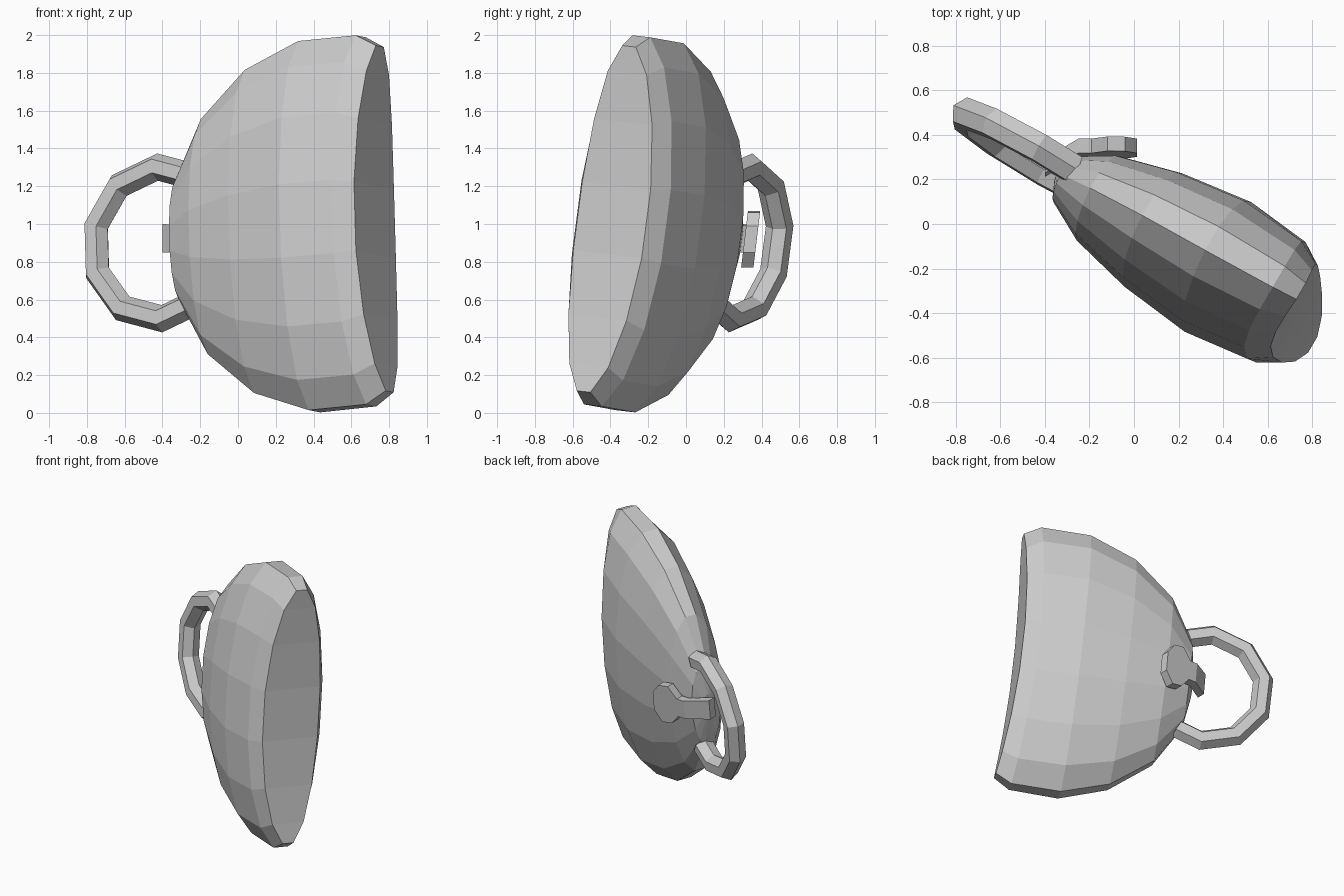
import bpy, bmesh
from math import sin, cos, pi, radians
from mathutils import Vector

if "Cube" in bpy.data.objects:
    bpy.data.objects.remove(bpy.data.objects["Cube"])

# Tilted local frame: U along the body, W across it, V upward
U0, W0, Z = Vector((.868, -.497, 0)), Vector((.497, .868, 0)), Vector((0, 0, 1))
U = (U0 + .09 * Z).normalized()
V = (Z - .09 * U0 + .1 * W0).normalized()
W = V.cross(U)
CENTRE = Vector((0, 0, 1))


def place(u, w, v):
    return CENTRE + U * u + W * w + V * v


def finish(bm, name):
    bmesh.ops.recalc_face_normals(bm, faces=bm.faces)
    me = bpy.data.meshes.new(name)
    bm.to_mesh(me)
    bm.free()
    ob = bpy.data.objects.new(name, me)
    bpy.context.collection.objects.link(ob)
    return ob


def bridge(bm, a, b):
    n = len(a)
    for i in range(n):
        bm.faces.new((a[i], a[(i + 1) % n], b[(i + 1) % n], b[i]))


# Body: flattened half-ellipsoid made of elliptical rings (u, half height, half width, bow)
N = 16
bm = bmesh.new()
rings = []
for u, h, w, bow in [(-.41, .1, .035, 0), (-.375, .33, .11, 0), (-.2, .64, .205, 0),
                     (.085, .88, .275, 0), (.42, 1.005, .315, 0),
                     (.72, 1.005, .28, .05), (.82, .94, .215, .065)]:
    ring = []
    for k in range(N):
        a = (k + .5) * 2 * pi / N
        ring.append(bm.verts.new(place(u + bow * sin(a) ** 2, .025 + w * cos(a), -.05 + h * sin(a))))
    rings.append(ring)
for a, b in zip(rings, rings[1:]):
    bridge(bm, a, b)
bm.faces.new(rings[0])
# Slightly hollow front face, in strips from side to side
m = rings[-1]
for j in range(7):
    bm.faces.new((m[4 + j], m[5 + j], m[(2 - j) % N], m[(3 - j) % N]))
finish(bm, "body")

# Ring handle: hexagonal section swept round part of a decagon
R, r = .405, .073
path = [Vector((cos(radians(a)), sin(radians(a)))) for a in range(54, 307, 36)]
path[0] = path[1].lerp(path[0], .72)
path[-1] = path[-2].lerp(path[-1], .72)
bm = bmesh.new()
loops = []
for p in path:
    loop = []
    for k in range(6):
        rad = R + r * cos(k * pi / 3)
        loop.append(bm.verts.new(place(-.51 + rad * p.x, .05 + r * sin(k * pi / 3), -.05 + rad * p.y)))
    loops.append(loop)
for a, b in zip(loops, loops[1:]):
    bridge(bm, a, b)
bm.faces.new(loops[0])
bm.faces.new(loops[-1])
finish(bm, "handle")

# Small latch plate on the back: octagonal head plus a stem bent toward the handle
head = [(-.19, .99), (-.12, 1.07), (-.04, 1.06), (.013, .99), (.013, .85), (-.05, .77), (-.13, .78), (-.19, .85)]
stem = [(-.19, .85), (-.25, .85), (-.4, .85), (-.4, 1.0), (-.25, .99), (-.19, .99)]
bm = bmesh.new()


def plate(faces):
    layers = []
    for off in (-.035, .03):
        seen = {}
        for f in faces:
            for x, z in f:
                y = .345 + off + .12 * (z - .92) - max(0, -.25 - x) * .6
                if (x, z) not in seen:
                    seen[(x, z)] = bm.verts.new((x, y, z))
            bm.faces.new([seen[p] for p in f])
        layers.append(seen)
    return layers


s = stem
lo, hi = plate([head, [s[0], s[1], s[4], s[5]], [s[1], s[2], s[3], s[4]]])
outline = head + stem[1:5]
bridge(bm, [lo[p] for p in outline], [hi[p] for p in outline])
finish(bm, "latch")
